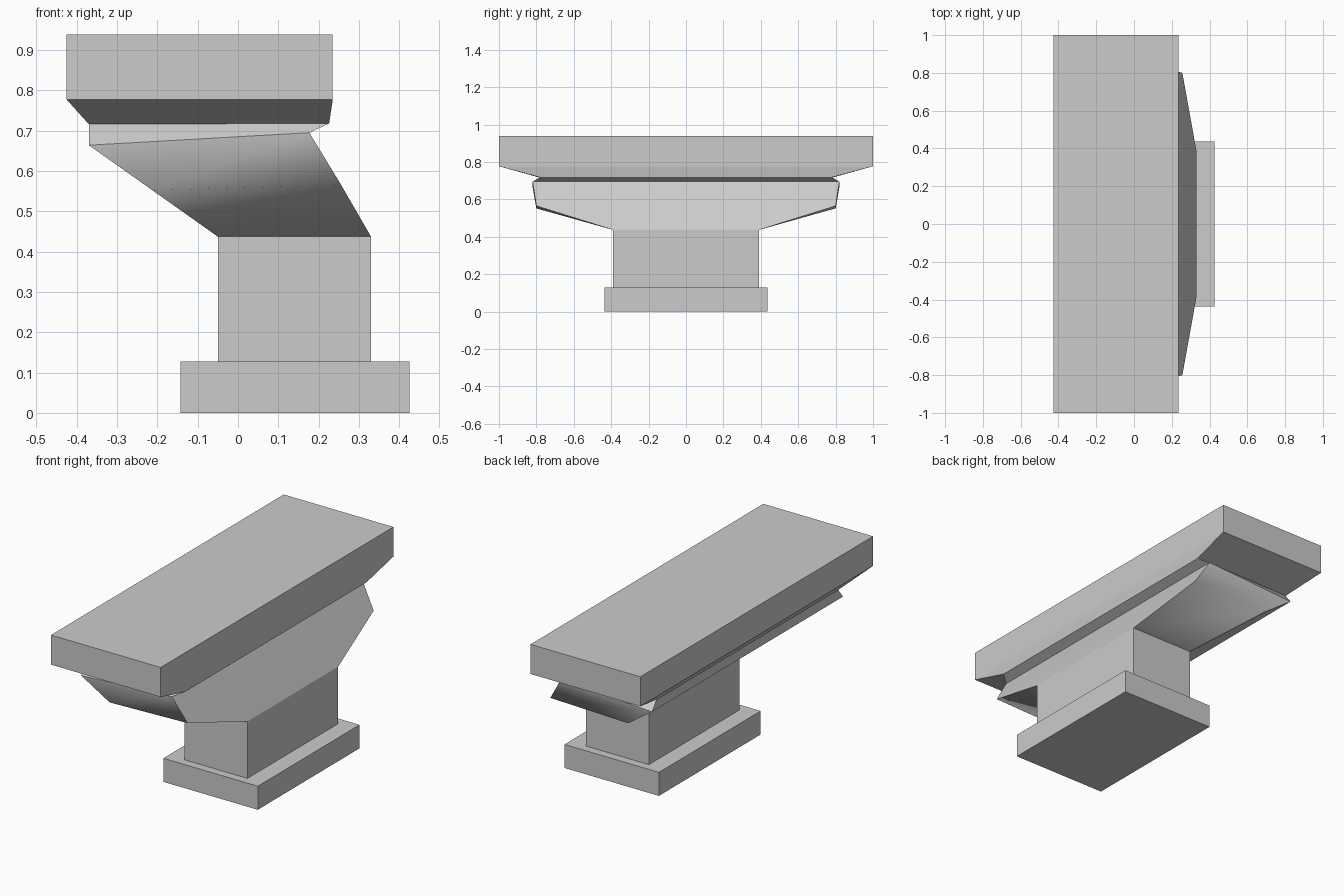
import bpy, bmesh

if "Cube" in bpy.data.objects:
    bpy.data.objects.remove(bpy.data.objects["Cube"])


def loft(name, rings, cap_bottom=False, cap_top=False, smooth_ring=None):
    """Skin rectangular rings, each (x_left, x_right, half_y, z_left, z_right)."""
    bm = bmesh.new()
    loops = []
    for xl, xr, y, zl, zr in rings:
        pts = [(xl, -y, zl), (xr, -y, zr), (xr, y, zr), (xl, y, zl)]
        loops.append([bm.verts.new(p) for p in pts])
    for a, b in zip(loops, loops[1:]):
        for i in range(4):
            j = (i + 1) % 4
            bm.faces.new((a[i], a[j], b[j], b[i]))
    if cap_bottom:
        bm.faces.new(loops[0][::-1])
    if cap_top:
        bm.faces.new(loops[-1])
    # Everything is crisp except the bend across the two ends
    if smooth_ring is not None:
        for f in bm.faces:
            f.smooth = True
        for e in bm.edges:
            e.smooth = False
        ring = loops[smooth_ring]
        for i, j in ((0, 1), (2, 3)):
            bm.edges.get((ring[i], ring[j])).smooth = True
    mesh = bpy.data.meshes.new(name)
    bm.to_mesh(mesh)
    bm.free()
    obj = bpy.data.objects.new(name, mesh)
    bpy.context.collection.objects.link(obj)
    return obj


# Shared rings where parts meet
column_foot = (-0.05, 0.33, 0.39, 0.127, 0.127)
column_head = (-0.05, 0.33, 0.39, 0.437, 0.437)
bracket_top = (-0.37, 0.177, 0.82, 0.664, 0.695)

# Plinth with its ledge around the column
loft("plinth", [(-0.143, 0.425, 0.437, 0, 0),
                (-0.143, 0.425, 0.437, 0.128, 0.128),
                column_foot], cap_bottom=True)

# Column
loft("column", [column_foot, column_head])

# Flared bracket leaning to the left, with softly bent ends
loft("bracket", [column_head,
                 (-0.212, 0.256, 0.80, 0.552, 0.565),
                 bracket_top], smooth_ring=1)

# Slab with narrow neck and sloping underside
loft("top_slab", [bracket_top,
                  (-0.37, 0.226, 0.78, 0.716, 0.718),
                  (-0.425, 0.235, 1.0, 0.777, 0.777),
                  (-0.425, 0.235, 1.0, 0.938, 0.938)], cap_top=True)
